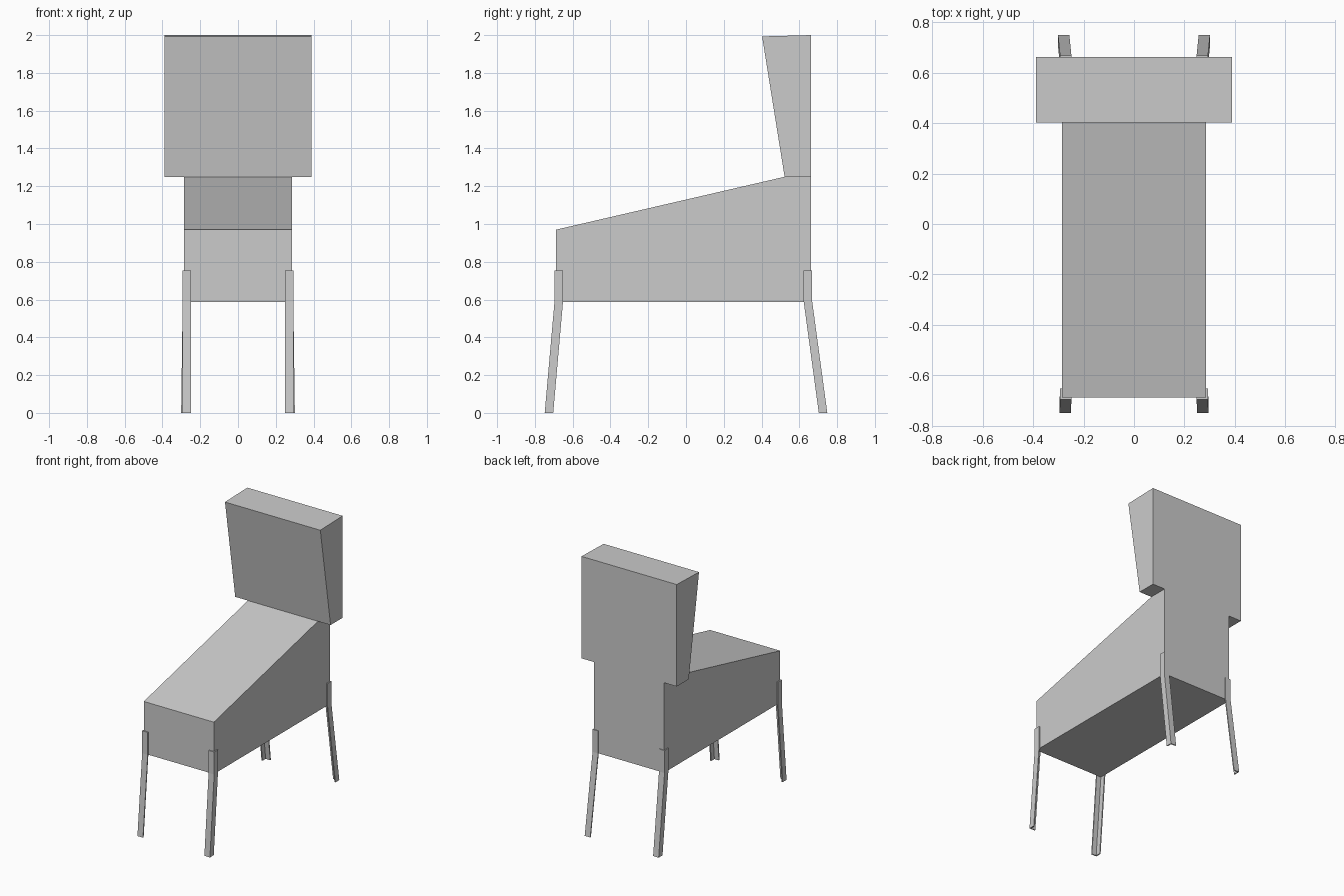
import bpy, bmesh

if "Cube" in bpy.data.objects:
    bpy.data.objects.remove(bpy.data.objects["Cube"])


def add_mesh(name, bm):
    bmesh.ops.recalc_face_normals(bm, faces=bm.faces)
    me = bpy.data.meshes.new(name)
    bm.to_mesh(me)
    bm.free()
    ob = bpy.data.objects.new(name, me)
    bpy.context.collection.objects.link(ob)
    return ob


def loft(name, rings):
    """Join matching rings of points and cap both ends."""
    bm = bmesh.new()
    vs = [[bm.verts.new(p) for p in ring] for ring in rings]
    n = len(vs[0])
    for a, b in zip(vs, vs[1:]):
        for i in range(n):
            j = (i + 1) % n
            bm.faces.new((a[i], a[j], b[j], b[i]))
    bm.faces.new(vs[0])
    bm.faces.new(vs[-1])
    return add_mesh(name, bm)


def side_profile(name, pts, half_width):
    return loft(name, [[(x, y, z) for y, z in pts] for x in (-half_width, half_width)])


def angle_leg(name, sx, sy, top, foot):
    """Bent L-section leg wrapped around a corner of the body."""
    w, t = 0.045, 0.008
    section = [(0, 0), (w, 0), (w, t), (t, t), (t, w), (0, w)]
    levels = [(foot, 0.0), (top, 0.59), (top, 0.755)]
    loft(name, [[(sx * (cx - u), sy * (cy - v), z) for u, v in section]
                for (cx, cy), z in levels])


# Wedge-shaped seat body
side_profile("seat_body", [(-0.688, 0.588), (0.662, 0.588), (0.662, 1.25),
                           (0.522, 1.25), (-0.688, 0.97)], 0.285)

# Wider backrest, thickening towards the top
side_profile("backrest", [(0.522, 1.25), (0.662, 1.25), (0.662, 2.0),
                          (0.403, 1.993)], 0.388)

# Four splayed angle legs
for sx, side in ((-1, "left"), (1, "right")):
    angle_leg("front_leg_" + side, sx, -1, (0.293, 0.696), (0.295, 0.748))
    angle_leg("back_leg_" + side, sx, 1, (0.293, 0.668), (0.301, 0.748))
